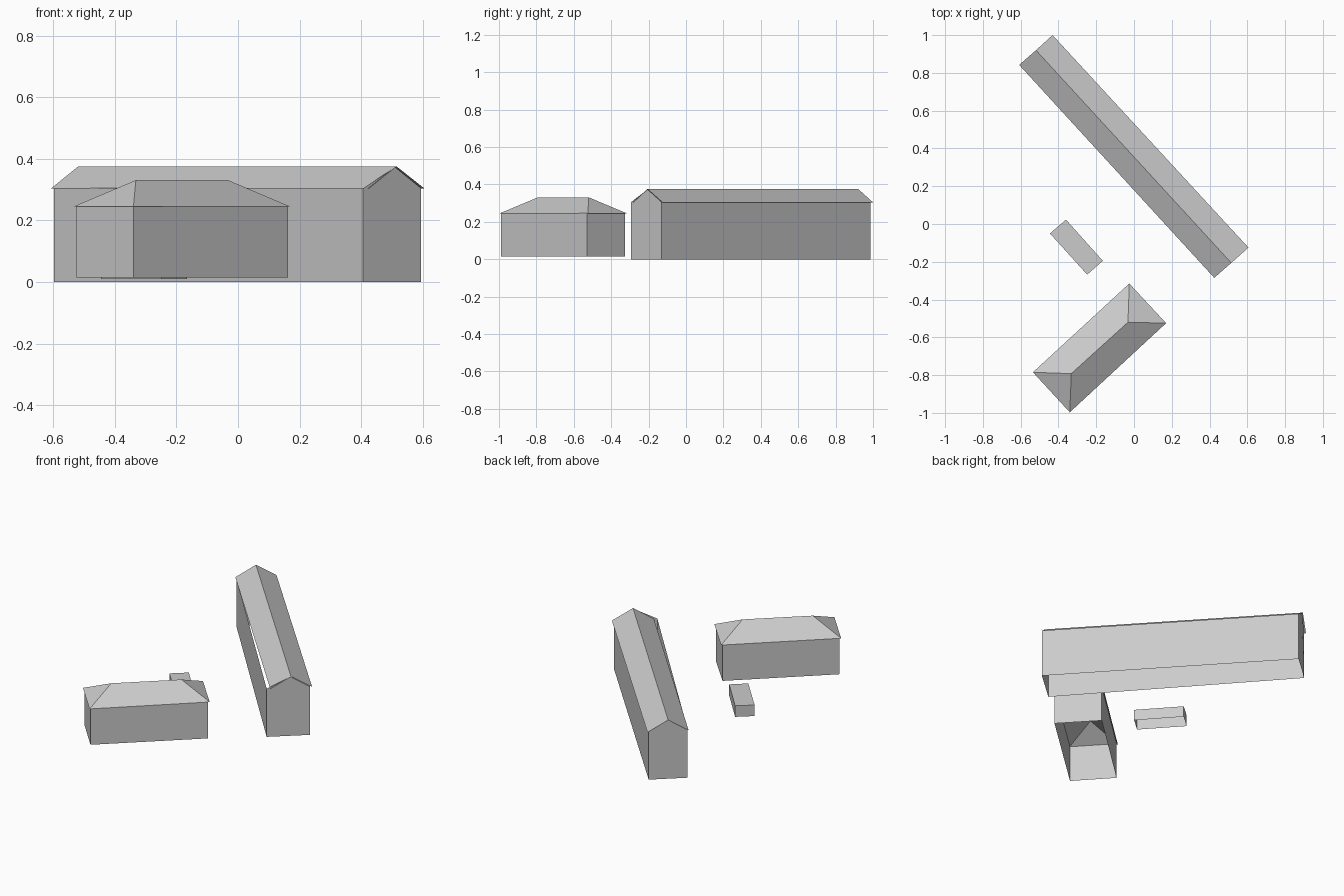
import bpy


def build(name, verts, faces):
    mesh = bpy.data.meshes.new(name)
    mesh.from_pydata(verts, [], faces)
    mesh.update()
    obj = bpy.data.objects.new(name, mesh)
    bpy.context.collection.objects.link(obj)
    return obj


def at(points, z):
    return [(x, y, z) for x, y in points]


# Footprints run counter-clockwise: west, south, east, north
SIDES = [(i, (i + 1) % 4, (i + 1) % 4 + 4, i + 4) for i in range(4)]

# Long hall: open-bottomed walls with pointed gable ends
hall = [(-0.598, 0.837), (0.407, -0.295), (0.595, -0.13), (-0.43, 0.987)]
gable_tops = [(0.511, -0.205, 0.373), (-0.516, 0.915, 0.373)]
build("hall_walls", at(hall, 0) + at(hall, 0.305) + gable_tops,
      [SIDES[0], (1, 2, 6, 8, 5), SIDES[2], (3, 0, 4, 9, 7)])

# Long hall: two thin roof slopes
eaves = [(-0.608, 0.842), (0.425, -0.285), (0.606, -0.125), (-0.431, 1.0)]
ridge = [(0.515, -0.206), (-0.519, 0.92)]
build("hall_roof", at(eaves, 0.304) + at(ridge, 0.376),
      [(0, 1, 4, 5), (2, 3, 5, 4)])

# House: walls and overhanging hipped roof
house = [(-0.525, -0.785), (-0.34, -0.988), (0.163, -0.53), (-0.027, -0.326)]
build("house_walls", at(house, 0.015) + at(house, 0.246), SIDES)
eaves = [(-0.535, -0.785), (-0.34, -0.997), (0.17, -0.525), (-0.025, -0.315)]
ridge = [(-0.332, -0.792), (-0.032, -0.52)]
build("house_roof", at(eaves, 0.245) + at(ridge, 0.331),
      [(0, 1, 4), (1, 2, 5, 4), (2, 3, 5), (3, 0, 4, 5)])

# Low shed: flat-topped box
shed = [(-0.445, -0.05), (-0.248, -0.268), (-0.165, -0.195), (-0.36, 0.023)]
build("shed", at(shed, 0.01) + at(shed, 0.08), SIDES + [(4, 5, 6, 7)])
